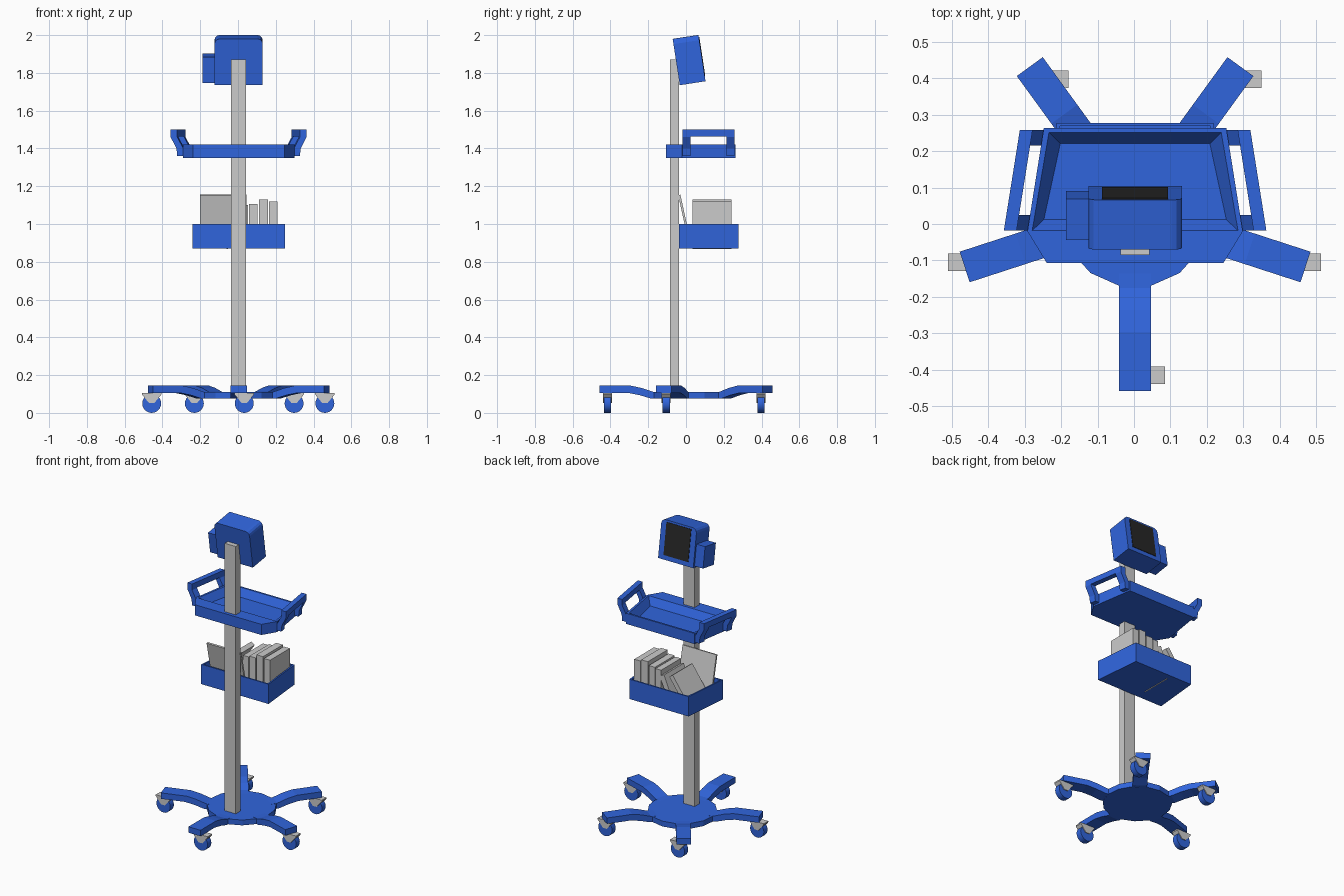
import bpy, bmesh
from math import sin, cos, radians, pi
from mathutils import Matrix, Vector

if "Cube" in bpy.data.objects:
    bpy.data.objects.remove(bpy.data.objects["Cube"])

X0, HUB_Y = 0.003, 0.034


def material(name, rgb):
    m = bpy.data.materials.new(name)
    m.diffuse_color = (*rgb, 1)
    m.use_nodes = True
    m.node_tree.nodes["Principled BSDF"].inputs["Base Color"].default_value = m.diffuse_color
    return m


BLUE = material("blue_paint", (0.03, 0.13, 0.72))
BLACK = material("black_glass", (0.02, 0.02, 0.02))


def loft(name, loops, mat=None, matrix=None):
    """Skin a chain of equal-length point loops and cap both ends."""
    bm = bmesh.new()
    rings = [[bm.verts.new(p) for p in loop] for loop in loops]
    n = len(rings[0])
    for a, b in zip(rings, rings[1:]):
        for i in range(n):
            j = (i + 1) % n
            bm.faces.new((a[i], a[j], b[j], b[i]))
    bm.faces.new(rings[0])
    bm.faces.new(rings[-1])
    if matrix:
        bm.transform(matrix)
    bmesh.ops.translate(bm, verts=bm.verts, vec=(X0, 0, 0))
    bmesh.ops.recalc_face_normals(bm, faces=bm.faces)
    me = bpy.data.meshes.new(name)
    bm.to_mesh(me)
    bm.free()
    ob = bpy.data.objects.new(name, me)
    bpy.context.collection.objects.link(ob)
    if mat:
        me.materials.append(mat)
    return ob


def at_z(pts, z):
    return [(x, y, z) for x, y in pts]


def xz_prism(name, pts, y0, y1, mat=None, matrix=None):
    return loft(name, [[(x, y, z) for x, z in pts] for y in (y0, y1)], mat, matrix)


def box(name, x0, x1, y0, y1, z0, z1, mat=None, matrix=None):
    return xz_prism(name, [(x0, z0), (x1, z0), (x1, z1), (x0, z1)], y0, y1, mat, matrix)


def mirror_pair(pts):
    """Complete a right-hand outline, listed back to front, with its left half."""
    return pts + [(-x, y) for x, y in reversed(pts)]


# Hub plate: fifteen-sided disc
hub = []
for i in range(5):
    for d in (-12, 12, 36):
        t = radians(-90 + i * 72 + d)
        hub.append((0.208 * cos(t), HUB_Y + 0.208 * sin(t)))
loft("base_hub", [at_z(hub, 0.075), at_z(hub, 0.11)], BLUE)

# Five legs with casters
leg = [(0.15, 0.109), (0.21, 0.112), (0.27, 0.132), (0.33, 0.145), (0.491, 0.145),
       (0.491, 0.106), (0.34, 0.106), (0.28, 0.094), (0.22, 0.076), (0.15, 0.076)]
for i in range(5):
    t = radians(-90 + i * 72)
    place = Matrix.Translation((0, HUB_Y, 0)) @ Matrix.Rotation(t, 4, 'Z')
    xz_prism(f"leg_{i + 1}", leg, -0.044, 0.044, BLUE, place)
    cx, cy = 0.449 * cos(t), HUB_Y + 0.449 * sin(t)
    cx += -0.033 if i == 4 else 0.03
    spot = Matrix.Translation((cx, cy, 0))
    fork = [(-0.052, 0.106), (0.052, 0.106), (0.052, 0.098), (0.014, 0.052), (-0.014, 0.052), (-0.052, 0.098)]
    xz_prism(f"caster_fork_{i + 1}", fork, -0.024, 0.024, None, spot)
    rim = [(0.05 * cos(k * pi / 12), 0.05 + 0.05 * sin(k * pi / 12)) for k in range(24)]
    wheel = xz_prism(f"caster_wheel_{i + 1}", rim, -0.019, 0.019, BLUE, spot)
    bpy.context.view_layer.objects.active = wheel
    wheel.select_set(True)
    bpy.ops.object.shade_smooth_by_angle()
    wheel.select_set(False)

# Pole
box("pole", -0.04, 0.04, -0.085, -0.037, 0.1, 1.87)

# Open storage bin, narrower at the back
outer = mirror_pair([(0.215, 0.277), (0.245, -0.037)])
inner = mirror_pair([(0.206, 0.268), (0.235, -0.028)])
loft("storage_bin", [at_z(outer, 0.87), at_z(outer, 1.0), at_z(inner, 1.0), at_z(inner, 0.88)], BLUE)

# Bin contents: upright books, leaning books, leaning sheet
for i, (a, b, h) in enumerate([(0.162, 0.206, 1.12), (0.107, 0.155, 1.13),
                               (0.055, 0.1, 1.107), (0.01, 0.05, 1.1)]):
    box(f"book_{i + 1}", a, b, 0.035, 0.24, 0.88, h)
for i, (x, z, w, h, a) in enumerate([(-0.09, 0.88, 0.035, 0.21, 22), (-0.2, 0.91, 0.03, 0.22, 35)]):
    lean = Matrix.Translation((x, 0, z)) @ Matrix.Rotation(radians(a), 4, 'Y')
    box(f"leaning_book_{i + 1}", 0, w, 0.035, 0.24, 0, h, None, lean)
lean = Matrix.Translation((0, 0.026, 0.88)) @ Matrix.Rotation(radians(12.5), 4, 'X')
box("leaning_sheet", -0.203, 0.043, -0.007, 0.005, 0, 0.281, None, lean)

# Tray with recessed floor and a flat front ledge
outer = mirror_pair([(0.25, 0.263), (0.295, -0.02), (0.242, -0.107)])
lip = mirror_pair([(0.236, 0.251), (0.282, -0.018), (0.2, -0.018)])
floor = mirror_pair([(0.205, 0.22), (0.25, 0.012), (0.2, 0.012)])
loft("tray", [at_z(outer, 1.35), at_z(outer, 1.42), at_z(lip, 1.42), at_z(floor, 1.372)], BLUE)

# Side handles: two cranked posts and a grip following the tray edge
post = [(-0.005, 1.36), (0.03, 1.36), (0.034, 1.4), (0.065, 1.46), (0.065, 1.5),
        (0.03, 1.5), (0.03, 1.46), (-0.002, 1.4)]
grip = [(0.03, 1.463), (0.065, 1.463), (0.065, 1.5), (0.03, 1.5)]
for side, s in (("left", -1), ("right", 1)):
    for part, prof, y0, y1 in (("front_post", post, -0.018, 0.024),
                               ("back_post", post, 0.215, 0.258), ("grip", grip, 0.024, 0.215)):
        edge = [(y, 0.295 - (y + 0.02) * 0.159) for y in (y0, y1)]
        loft(f"{side}_handle_{part}", [[(s * (e + x), y, z) for x, z in prof] for y, e in edge], BLUE)

# Tilted monitor with rounded top corners, screen and side module
tilt = Matrix.Translation((0, 0.0165, 1.868)) @ Matrix.Rotation(radians(8.7), 4, 'X')
W, H, D, R = 0.128, 0.124, 0.069, 0.028
case = [(-W, -H), (W, -H)]
case += [(W - R + R * cos(radians(a)), H - R + R * sin(radians(a))) for a in (0, 30, 60, 90)]
case += [(-x, z) for x, z in reversed(case[2:])]
xz_prism("monitor_case", case, -D, D, BLUE, tilt)
box("monitor_screen", -0.09, 0.09, D - 0.01, D + 0.003, -0.095, 0.112, BLACK, tilt)
box("monitor_side_module", -0.19, -0.125, -0.057, 0.057, -0.113, 0.025, BLUE, tilt)
